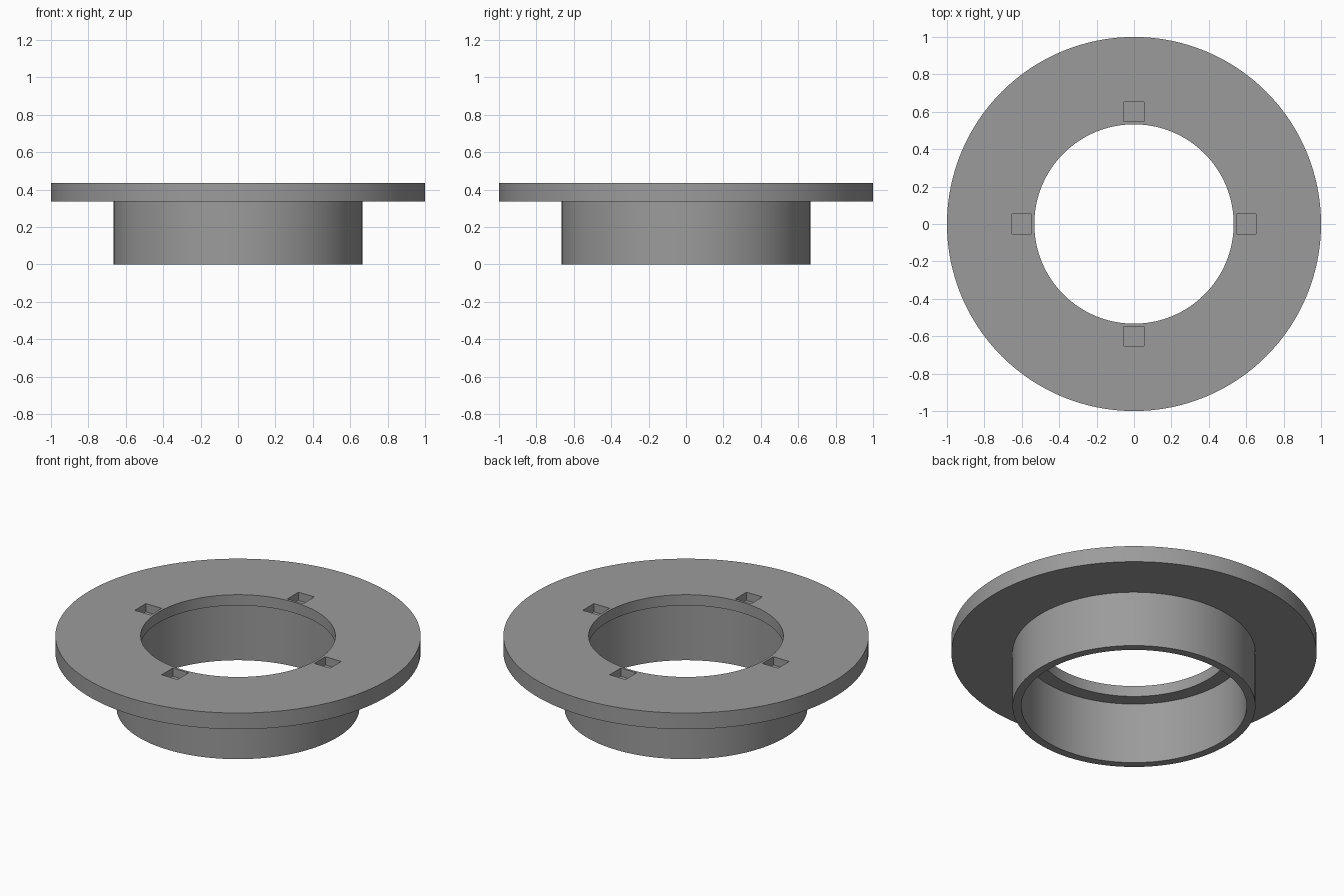
import bpy, bmesh, math
from mathutils import Matrix

if "Cube" in bpy.data.objects:
    bpy.data.objects.remove(bpy.data.objects["Cube"])

SEGMENTS = 128

grey = bpy.data.materials.new("mid grey")
grey.diffuse_color = (0.33, 0.33, 0.33, 1)
grey.use_nodes = True
grey.node_tree.nodes["Principled BSDF"].inputs["Base Color"].default_value = grey.diffuse_color


def to_object(name, bm):
    bmesh.ops.recalc_face_normals(bm, faces=bm.faces)
    mesh = bpy.data.meshes.new(name)
    bm.to_mesh(mesh)
    bm.free()
    mesh.materials.append(grey)
    obj = bpy.data.objects.new(name, mesh)
    bpy.context.collection.objects.link(obj)
    return obj


# Flanged collar: closed (radius, height) section turned about z
profile = [(0.665, 0), (0.665, 0.337), (1, 0.337), (1, 0.435),
           (0.533, 0.435), (0.533, 0.37), (0.617, 0.37), (0.617, 0)]
bm = bmesh.new()
rings = []
for i in range(SEGMENTS):
    a = 2 * math.pi * i / SEGMENTS
    rings.append([bm.verts.new((r * math.cos(a), r * math.sin(a), z)) for r, z in profile])
for i, ring in enumerate(rings):
    following = rings[(i + 1) % SEGMENTS]
    for j in range(len(profile)):
        k = (j + 1) % len(profile)
        bm.faces.new((ring[j], following[j], following[k], ring[k]))
collar = to_object("flanged_collar", bm)

# Four blind square pockets in the top face
POCKET, DEPTH, TOP = 0.106, 0.05, 0.435
bm = bmesh.new()
for x, y in ((0.6, 0), (-0.6, 0), (0, 0.6), (0, -0.6)):
    bmesh.ops.create_cube(bm, size=1, matrix=Matrix.Translation((x, y, TOP))
                          @ Matrix.Diagonal((POCKET, POCKET, 2 * DEPTH, 1)))
cutter = to_object("pocket_cutter", bm)
cutter.hide_render = True

cut = collar.modifiers.new("pockets", 'BOOLEAN')
cut.operation = 'DIFFERENCE'
cut.solver = 'EXACT'
cut.object = cutter
bpy.context.view_layer.objects.active = collar
collar.select_set(True)
cutter.select_set(False)
bpy.ops.object.modifier_apply(modifier=cut.name)
bpy.data.objects.remove(cutter)
bpy.ops.object.shade_smooth_by_angle(angle=math.radians(30))
